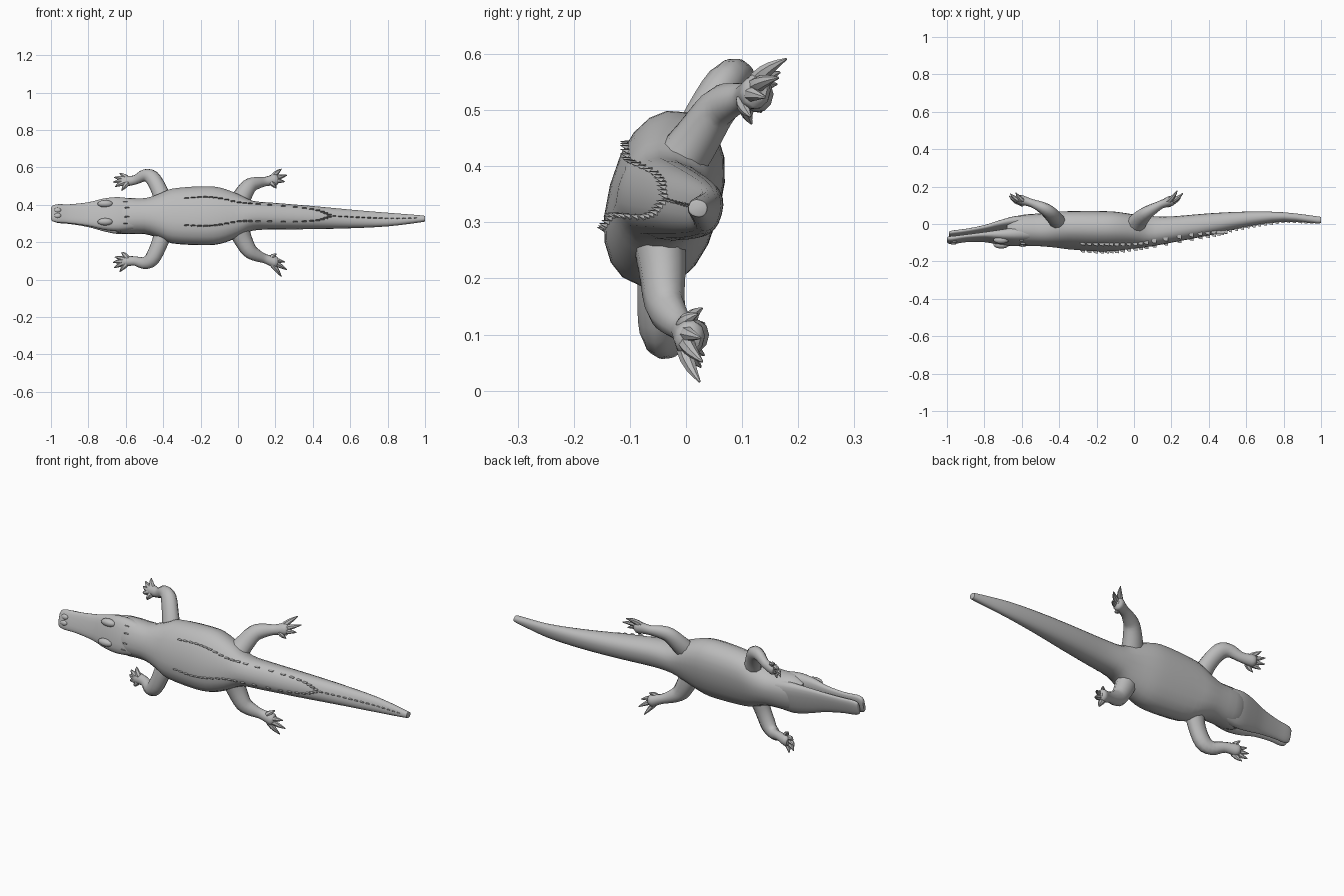
import bpy, bmesh, math
from mathutils import Vector, Matrix

if "Cube" in bpy.data.objects:
    bpy.data.objects.remove(bpy.data.objects["Cube"])

# One plain grey hide
hide = bpy.data.materials.new("grey_hide")
GREY = (0.5, 0.5, 0.5, 1)
hide.diffuse_color = GREY
hide.use_nodes = True
hide.node_tree.nodes["Principled BSDF"].inputs["Base Color"].default_value = GREY

# Animal is modelled belly down (x along spine, z to the back), then rolled onto its side
POSE = Matrix.Translation((0, 0.01, 0.328)) @ Matrix.Rotation(math.radians(75), 4, "X")


def finish(name, bm):
    bmesh.ops.recalc_face_normals(bm, faces=bm.faces)
    bm.transform(POSE)
    mesh = bpy.data.meshes.new(name)
    bm.to_mesh(mesh)
    bm.free()
    mesh.materials.append(hide)
    ob = bpy.data.objects.new(name, mesh)
    bpy.context.collection.objects.link(ob)
    bpy.ops.object.select_all(action="DESELECT")
    ob.select_set(True)
    bpy.context.view_layer.objects.active = ob
    bpy.ops.object.shade_smooth_by_angle(angle=math.radians(45))


def smooth_path(rows, steps):
    """Catmull-Rom samples through rows of numbers."""
    p = [Vector(r) for r in rows]
    p = [p[0] * 2 - p[1]] + p + [p[-1] * 2 - p[-2]]
    out = []
    for a, b, c, d in zip(p, p[1:], p[2:], p[3:]):
        for i in range(steps):
            t = i / steps
            out.append((b * 2 + (c - a) * t + (a * 2 - b * 5 + c * 4 - d) * t ** 2
                        + (b * 3 - a - c * 3 + d) * t ** 3) / 2)
    return out + [p[-2]]


def loft(bm, rings):
    rings = [[bm.verts.new(v) for v in r] for r in rings]
    n = len(rings[0])
    for r, s in zip(rings, rings[1:]):
        for i in range(n):
            bm.faces.new((r[i], r[(i + 1) % n], s[(i + 1) % n], s[i]))
    bm.faces.new(rings[0])
    bm.faces.new(rings[-1][::-1])


def hull(name, rows, power=2.3, sides=20, steps=3):
    """Rows of x, half width, bottom, top along the spine."""
    rings = []
    for x, w, lo, hi in smooth_path([Vector(r) for r in rows], steps):
        ring = []
        for k in range(sides):
            a = 2 * math.pi * k / sides
            c, s = math.cos(a), math.sin(a)
            ring.append((x, w * math.copysign(abs(c) ** (2 / power), c),
                         (lo + hi) / 2 + (hi - lo) / 2 * math.copysign(abs(s) ** (2 / power), s)))
        rings.append(ring)
    bm = bmesh.new()
    loft(bm, rings)
    finish(name, bm)


def tube(bm, rows, side, sides=10, steps=3, flat=1.0):
    """Rows of x, y, z, radius; mirrored by side."""
    pts = smooth_path(rows, steps)
    rings = []
    for i, p in enumerate(pts):
        t = (pts[min(i + 1, len(pts) - 1)] - pts[max(i - 1, 0)]).to_3d().normalized()
        u = t.cross(Vector((0, 0, 1))).normalized()
        v = u.cross(t)
        ring = []
        for k in range(sides):
            a = 2 * math.pi * k / sides
            q = p.to_3d() + (u * math.cos(a) + v * math.sin(a) * flat) * max(p.w, 0.002)
            ring.append((q.x, q.y * side, q.z))
        rings.append(ring)
    loft(bm, rings)


# Trunk and tail
TRUNK = [(-.68, .07, .01, .10), (-.62, .096, -.03, .122), (-.5, .095, -.043, .128),
         (-.42, .121, -.05, .133), (-.35, .149, -.05, .14), (-.2, .16, -.05, .15),
         (-.1, .154, -.047, .148), (0, .117, -.035, .138), (.08, .078, -.03, .132),
         (.2, .07, -.028, .11), (.4, .061, -.045, .07), (.6, .05, -.055, .025),
         (.8, .037, -.052, -.004), (.98, .018, -.031, .006), (1, .012, -.026, .0)]
hull("trunk_and_tail", TRUNK)

# Upper and lower jaws, parted by a narrow slit
hull("upper_jaw", [(-.56, .085, .03, .118), (-.64, .094, .04, .122), (-.72, .086, .053, .115),
                   (-.8, .066, .064, .102), (-.9, .053, .076, .104), (-.96, .051, .083, .114),
                   (-.99, .044, .085, .114), (-1, .03, .09, .106)], power=2.6)
hull("lower_jaw", [(-.56, .085, -.03, .05), (-.64, .09, -.022, .04), (-.72, .078, .0, .045),
                   (-.8, .06, .024, .057), (-.9, .047, .043, .07), (-.96, .044, .05, .077),
                   (-.985, .036, .055, .077), (-.99, .026, .06, .074)], power=2.4)


def back_height(x, y):
    for a, b in zip(TRUNK, TRUNK[1:]):
        if a[0] <= x <= b[0]:
            f = (x - a[0]) / (b[0] - a[0])
            w, lo, hi = [a[i] + (b[i] - a[i]) * f for i in (1, 2, 3)]
            return (lo + hi) / 2 + (hi - lo) / 2 * max(0, 1 - (abs(y) / w) ** 2.3) ** (1 / 2.3)


def scute(bm, x, y, length, height):
    """Small swept keel sitting on the back."""
    z = back_height(x, y)
    h, w = length / 2, length * .22
    base = [bm.verts.new((x + dx, y + dy, z - .012))
            for dx, dy in ((-h, 0), (-h * .3, w), (h, w * .6), (h, -w * .6), (-h * .3, -w))]
    ridge = [bm.verts.new((x + dx, y, z + dz)) for dx, dz in ((0, height * .8), (h, height))]
    bm.faces.new(base)
    for loop in ((base[0], base[1], ridge[0]), (base[1], base[2], ridge[1], ridge[0]),
                 (base[2], base[3], ridge[1]), (base[3], base[4], ridge[0], ridge[1]),
                 (base[4], base[0], ridge[0])):
        bm.faces.new(loop)


# Paired back rows merging into one tail crest
bm = bmesh.new()
ROW = [(-.28, .075), (-.18, .08), (-.1, .072), (0, .052), (.1, .047), (.3, .04), (.42, .027), (.48, .006)]
for x, y in smooth_path([Vector(r) for r in ROW], 3):
    for side in (1, -1):
        scute(bm, x, y * side, .038, .013)
for i in range(15):
    scute(bm, .51 + i * .031, 0, .03, .012 - i * .0005)
for side in (1, -1):
    scute(bm, -.61, .06 * side, .04, .012)
    scute(bm, -.6, .025 * side, .04, .01)
finish("back_scutes", bm)

# Brow ridges with eyes, and nostril bump
bm = bmesh.new()
for pos, size in (((-.71, .05, .112), (.042, .02, .02)), ((-.71, -.05, .112), (.042, .02, .02)),
                  ((-.965, .015, .11), (.02, .014, .01)), ((-.965, -.015, .11), (.02, .014, .01))):
    bmesh.ops.create_uvsphere(bm, u_segments=12, v_segments=8, radius=1,
                              matrix=Matrix.Translation(pos) @ Matrix.Diagonal((*size, 1)))
finish("brows_and_nostrils", bm)

# Legs with splayed toes
LEGS = {
    "front": ([(-.4, .09, .03, .048), (-.425, .16, .02, .043), (-.46, .225, .0, .041),
               (-.5, .242, -.02, .034), (-.545, .226, -.044, .026), (-.575, .222, -.055, .027),
               (-.61, .222, -.066, .03), (-.625, .222, -.07, .018)],
              [(-.632, .272, -.09), (-.662, .25, -.09), (-.668, .222, -.085),
               (-.658, .195, -.076), (-.622, .17, -.065)], (-.58, .222, -.057)),
    "hind": ([(.0, .06, .045, .058), (.025, .12, .022, .05), (.06, .178, .002, .042),
              (.1, .2, -.018, .034), (.14, .212, -.038, .026), (.17, .22, -.048, .028),
              (.2, .228, -.058, .032), (.215, .23, -.062, .018)],
             [(.232, .298, -.095), (.262, .262, -.09), (.25, .222, -.076), (.205, .182, -.06)],
             (.165, .22, -.048)),
}
for side, word in ((1, "right"), (-1, "left")):
    for end, (limb, tips, palm) in LEGS.items():
        bm = bmesh.new()
        tube(bm, limb, side, flat=.85)
        for tip in tips:
            start, stop = Vector(palm), Vector(tip)
            rows = []
            for f, r in ((0, .012), (.4, .015), (.75, .01), (1, .002)):
                q = start.lerp(stop, f)
                rows.append((q.x, q.y, q.z + .012 * f * (1 - f) * 4, r))
            tube(bm, rows, side, sides=7, steps=2)
        finish(end + "_leg_" + word, bm)
